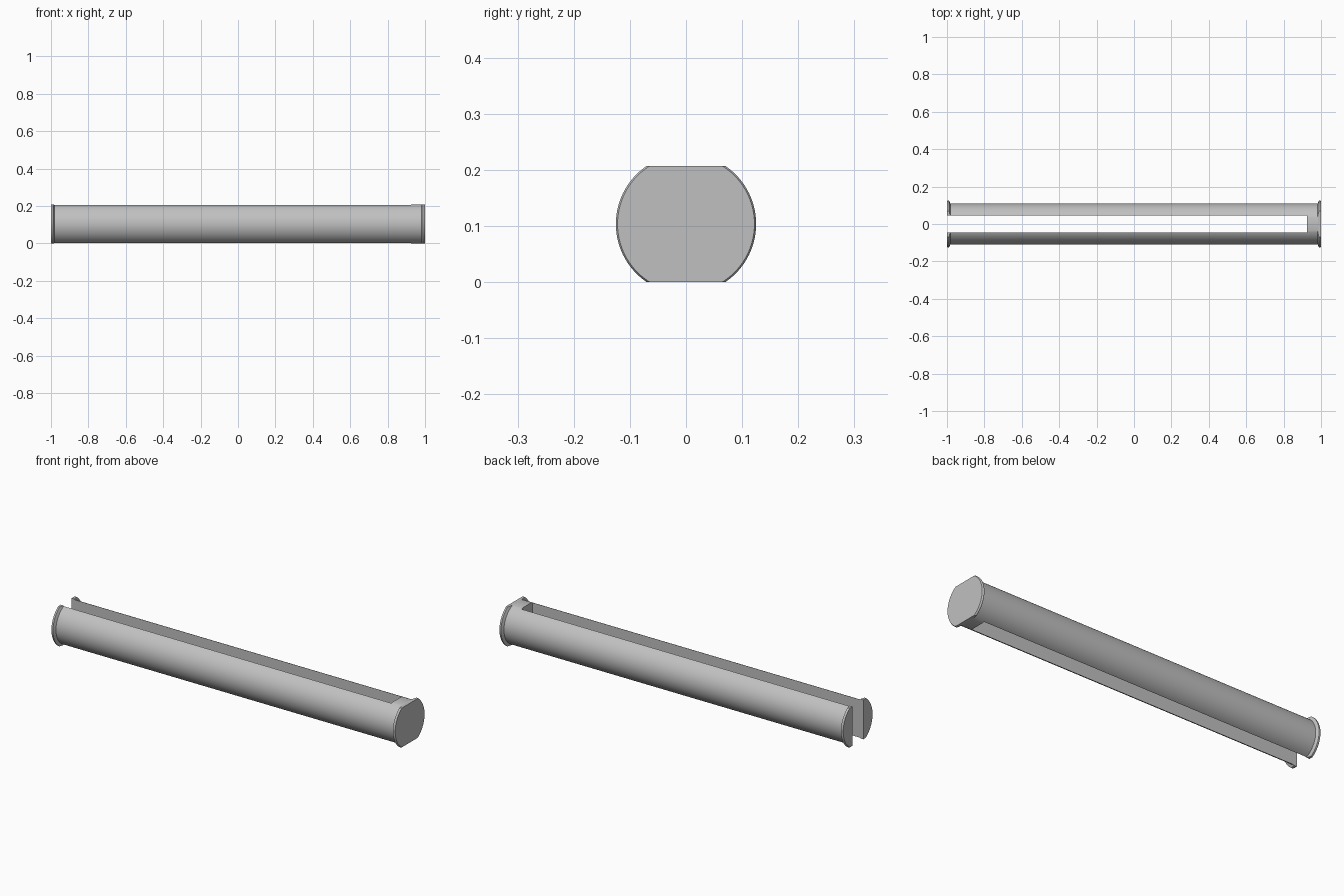
import bpy, bmesh, math
from mathutils import Vector

cube = bpy.data.objects.get("Cube")
if cube:
    bpy.data.objects.remove(cube, do_unlink=True)

HALF_HEIGHT = 0.1035
SLOT_WIDTH = 0.09
SLOT_END = 0.925

grey = bpy.data.materials.new("light grey")
grey.use_nodes = True
colour = (0.53, 0.53, 0.53, 1)
grey.diffuse_color = colour
grey.node_tree.nodes["Principled BSDF"].inputs["Base Color"].default_value = colour


def add_object(name, bm):
    mesh = bpy.data.meshes.new(name)
    bm.to_mesh(mesh)
    bm.free()
    mesh.materials.append(grey)
    obj = bpy.data.objects.new(name, mesh)
    bpy.context.collection.objects.link(obj)
    return obj


# Round pin with a chamfered lip at each end: (x, radius), mirrored
lip = [(1, 0), (1, 0.122), (0.995, 0.125), (0.989, 0.125), (0.982, 0.11)]
profile = lip + [(-x, r) for x, r in reversed(lip)]
bm = bmesh.new()
verts = [bm.verts.new((x, 0, r)) for x, r in profile]
edges = [bm.edges.new(pair) for pair in zip(verts, verts[1:])]
bmesh.ops.spin(bm, geom=verts + edges, cent=(0, 0, 0), axis=(1, 0, 0),
               angle=math.tau, steps=96, use_duplicate=False)
bmesh.ops.remove_doubles(bm, verts=bm.verts[:], dist=0.00001)

# Flats along the top and bottom
for side in (1, -1):
    cut = bmesh.ops.bisect_plane(
        bm, geom=bm.verts[:] + bm.edges[:] + bm.faces[:], dist=0.000001,
        plane_co=(0, 0, side * HALF_HEIGHT), plane_no=(0, 0, side), clear_outer=True)
    rim = [e for e in cut["geom_cut"] if isinstance(e, bmesh.types.BMEdge)]
    bmesh.ops.holes_fill(bm, edges=rim, sides=0)
bmesh.ops.recalc_face_normals(bm, faces=bm.faces[:])
bmesh.ops.translate(bm, verts=bm.verts[:], vec=Vector((0, 0, HALF_HEIGHT)))
pin = add_object("slotted_pin", bm)

# Slot, open at one end
bm = bmesh.new()
bmesh.ops.create_cube(bm, size=1)
bmesh.ops.scale(bm, verts=bm.verts[:], vec=(2, SLOT_WIDTH, 1))
bmesh.ops.translate(bm, verts=bm.verts[:], vec=(SLOT_END - 1, 0, HALF_HEIGHT))
cutter = add_object("slot_cutter", bm)
cutter.hide_render = True

slot = pin.modifiers.new("slot", "BOOLEAN")
slot.operation = "DIFFERENCE"
slot.solver = "EXACT"
slot.object = cutter
bpy.ops.object.select_all(action="DESELECT")
pin.select_set(True)
bpy.context.view_layer.objects.active = pin
bpy.ops.object.modifier_apply(modifier="slot")
bpy.data.objects.remove(cutter, do_unlink=True)
bpy.ops.object.shade_smooth_by_angle(angle=math.radians(25))
